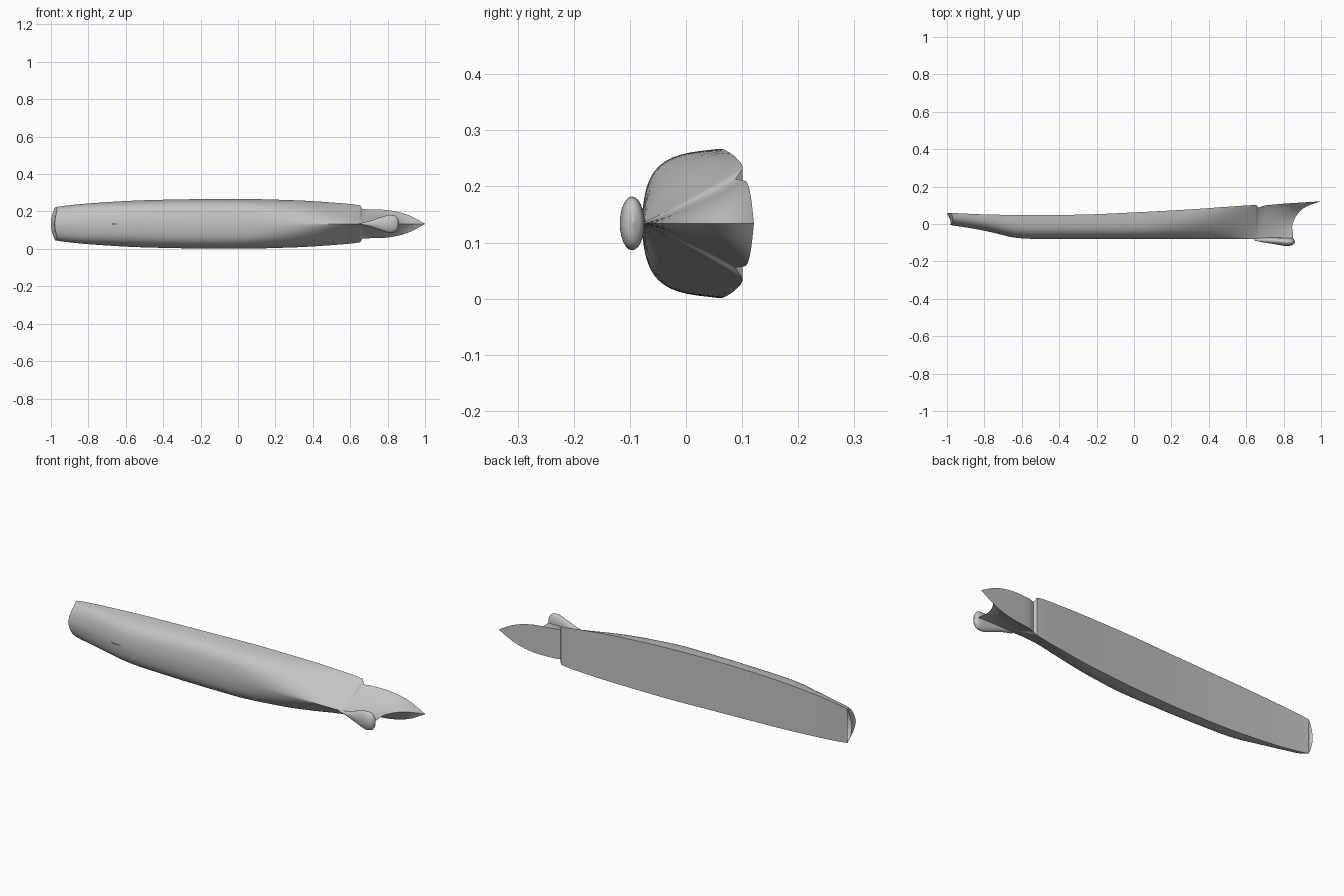
import bpy, bmesh, math

if "Cube" in bpy.data.objects:
    bpy.data.objects.remove(bpy.data.objects["Cube"])

CZ = 0.134   # centre plane of the hull, which lies on its side
grey = bpy.data.materials.new("hull grey")
grey.diffuse_color = (0.55, 0.55, 0.55, 1)
grey.use_nodes = True
grey.node_tree.nodes["Principled BSDF"].inputs["Base Color"].default_value = grey.diffuse_color


def curve(points):
    """Monotone smooth interpolation through (x, value) points."""
    xs, ys = zip(*points)
    d = [(ys[i + 1] - ys[i]) / (xs[i + 1] - xs[i]) for i in range(len(xs) - 1)]
    m = [d[0]] + [2 * a * b / (a + b) if a * b > 0 else 0 for a, b in zip(d, d[1:])] + [d[-1]]

    def f(x):
        x = min(max(x, xs[0]), xs[-1])
        i = max(j for j in range(len(d)) if xs[j] <= x)
        h = xs[i + 1] - xs[i]
        t = (x - xs[i]) / h
        return (ys[i] * (1 + 2 * t) * (1 - t) ** 2 + ys[i + 1] * t * t * (3 - 2 * t)
                + h * m[i] * t * (1 - t) ** 2 + h * m[i + 1] * t * t * (t - 1))
    return f


def finish(bm, name, angle=35):
    bmesh.ops.remove_doubles(bm, verts=bm.verts, dist=0.00005)
    bmesh.ops.dissolve_degenerate(bm, edges=bm.edges, dist=0.00005)
    bmesh.ops.recalc_face_normals(bm, faces=bm.faces)
    me = bpy.data.meshes.new(name)
    bm.to_mesh(me)
    bm.free()
    me.materials.append(grey)
    ob = bpy.data.objects.new(name, me)
    bpy.context.collection.objects.link(ob)
    bpy.ops.object.select_all(action='DESELECT')
    ob.select_set(True)
    bpy.context.view_layer.objects.active = ob
    bpy.ops.object.shade_smooth_by_angle(angle=math.radians(angle))
    return ob


def grid(bm, rows):
    """Quads between rows of points."""
    vs = [[bm.verts.new(p) for p in r] for r in rows]
    for a, b in zip(vs, vs[1:]):
        for i in range(len(a) - 1):
            bm.faces.new((a[i], a[i + 1], b[i + 1], b[i]))


# Hull lines: deck edge, keel, half breadth, section fullness, stem rake
deck = curve([(-1, .06), (-.75, .05), (-.5, .047), (-.25, .051), (0, .062), (.3, .078), (.5, .092),
              (.655, .101), (.67, .088), (.7, .097), (.8, .107), (.9, .114), (1, .121)])
keel = curve([(-1, -.005), (-.9, -.018), (-.8, -.036), (-.72, -.054), (-.65, -.071), (-.56, -.079), (.2, -.08), (1, -.08)])
beam = curve([(-1, .088), (-.8, .109), (-.5, .126), (-.2, .132), (0, .133), (.3, .126), (.5, .114),
              (.655, .098), (.67, .079), (.8, .075), (.86, .067), (.92, .049), (.97, .021), (1, 0)])
full = curve([(-1, 3.2), (-.6, 3.6), (0, 3.8), (.2, 2.8), (.4, 1.7), (.55, 1.15), (.7, .9), (1, .8)])
stem = curve([(-.08, .85), (-.05, .85), (-.02, .845), (.03, .86), (.08, .90), (.105, .95), (.121, 1.0)])

N = 20


def section(x):
    """Half section from keel to deck edge as (x, y, breadth)."""
    k, d, w, n = keel(x), deck(x), beam(x), full(x)
    rise = .012 * min(1, max(0, n - 1))
    out = []
    for i in range(N + 1):
        a = i / N * math.pi / 2
        s = math.sin(a) ** (2 / n)
        t = 1 - max(0, math.cos(a)) ** (2 / n)
        b = w * s * (1 - .1 * (1 - t) * min(1, n / 3))
        y = k + (d - k) * t + rise * s * (1 - t)
        px = x
        if x > .65:                       # rake the bow stations towards the stem
            px = .65 + (x - .65) / .35 * (stem(y) - .65)
        if x < -.95:                      # raked and rounded stern
            px += (-.95 - x) / .05 * (.02 * (1 - t) + .022 * s * s)
        out.append((px, y, b))
    return out


stations = [-1 + 1.65 * i / 44 for i in range(45)] + [.655, .663, .67, .68]
stations += [.68 + .32 * i / 20 for i in range(1, 21)]
secs = [section(x) for x in stations]

# Hull shell, closed by a flat deck and a rounded transom
bm = bmesh.new()
for side in (1, -1):
    grid(bm, [[(x, y, CZ + side * b) for x, y, b in s] for s in secs])
F = [i / 4 - 1 for i in range(9)]
grid(bm, [[(s[-1][0], s[-1][1], CZ + f * s[-1][2]) for f in F] for s in secs])
grid(bm, [[(x - .022 * (b / .088) ** 2 * (1 - f * f), y, CZ + f * b) for f in F]
          for x, y, b in secs[0]])
finish(bm, "hull")

# Thin skeg where the keel starts to rise
bm = bmesh.new()
outline = [(-.72, -.05), (-.665, -.078), (-.56, -.08), (-.56, -.07)]
width = [.003, .003, .0005, .0005]
grid(bm, [[(x, y, CZ + s * w) for (x, y), w in zip(outline + outline[:1], width + width[:1])]
          for s in (-1, 1)])
bmesh.ops.holes_fill(bm, edges=bm.edges)
finish(bm, "skeg")

# Teardrop bulb under the bow
ry = curve([(.645, .006), (.7, .013), (.76, .018), (.82, .022), (.85, .017), (.862, 0)])
rz = curve([(.645, .002), (.7, .014), (.76, .034), (.815, .048), (.84, .044), (.855, .028), (.862, 0)])
cy = curve([(.645, -.083), (.76, -.091), (.82, -.096), (.862, -.094)])
bm = bmesh.new()
xs = [.645 + .217 * math.sin(i / 24 * math.pi / 2) for i in range(25)]
ring = [j / 24 * 2 * math.pi for j in range(25)]
grid(bm, [[(x, cy(x) + ry(x) * math.cos(a), CZ + rz(x) * math.sin(a)) for a in ring] for x in xs])
finish(bm, "bow_bulb", 50)
